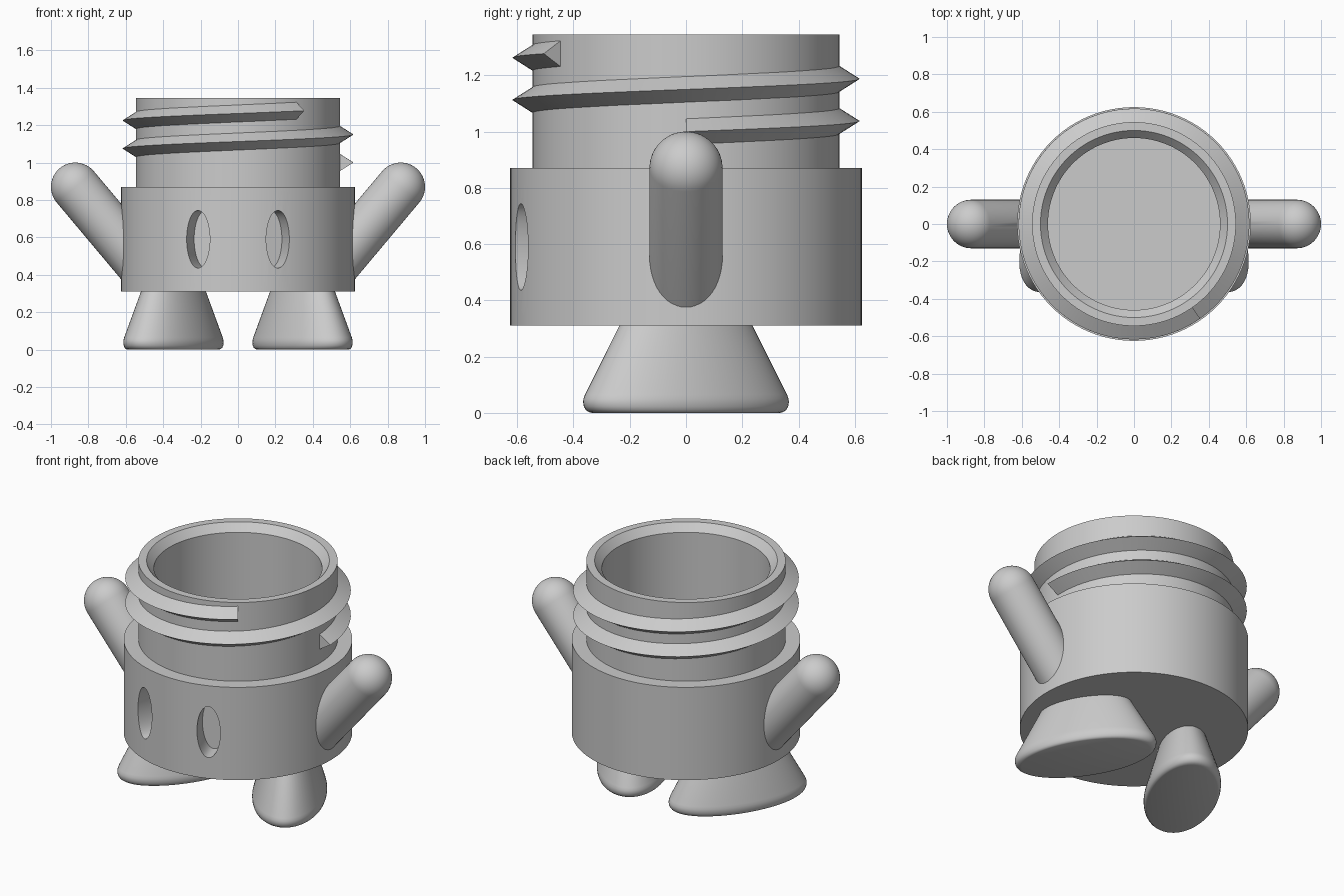
import bpy, bmesh, math
from mathutils import Matrix, Vector

if "Cube" in bpy.data.objects:
    bpy.data.objects.remove(bpy.data.objects["Cube"])

SEG = 96


def loft(name, rings):
    """Skin a list of equal-length point rings and cap both ends."""
    bm = bmesh.new()
    rows = [[bm.verts.new(p) for p in ring] for ring in rings]
    n = len(rows[0])
    for a, b in zip(rows, rows[1:]):
        for i in range(n):
            j = (i + 1) % n
            bm.faces.new((a[i], a[j], b[j], b[i]))
    bm.faces.new(rows[0])
    bm.faces.new(rows[-1])
    bmesh.ops.recalc_face_normals(bm, faces=bm.faces)
    me = bpy.data.meshes.new(name)
    bm.to_mesh(me)
    bm.free()
    ob = bpy.data.objects.new(name, me)
    bpy.context.collection.objects.link(ob)
    return ob


def ellipse(a, b, z, n=SEG):
    return [Vector((a * math.cos(2 * math.pi * i / n),
                    b * math.sin(2 * math.pi * i / n), z)) for i in range(n)]


def select_only(ob):
    bpy.ops.object.select_all(action='DESELECT')
    ob.select_set(True)
    bpy.context.view_layer.objects.active = ob


def cut(ob, cutter):
    m = ob.modifiers.new("cut", 'BOOLEAN')
    m.operation, m.solver, m.object = 'DIFFERENCE', 'EXACT', cutter
    select_only(ob)
    bpy.ops.object.modifier_apply(modifier=m.name)
    bpy.data.objects.remove(cutter)


def smooth(ob, angle=30):
    select_only(ob)
    bpy.ops.object.shade_smooth_by_angle(angle=math.radians(angle))


# Hollow jar body with neck and chamfered mouth
profile = [(0.625, 0.31), (0.625, 0.87), (0.545, 0.87), (0.545, 1.345),
           (0.50, 1.345), (0.46, 1.30), (0.46, 0.40)]
body = loft("jar_body", [ellipse(r, r, z) for r, z in profile])

# Oval eye recesses, cut radially into the front
for s in (-1, 1):
    phi = math.radians(20) * s
    out = Vector((math.sin(phi), -math.cos(phi), 0))
    side = Vector((math.cos(phi), math.sin(phi), 0))
    rings = [[out * d + side * p.x + Vector((0, 0, 0.59 + p.y))
              for p in ellipse(0.066, 0.154, 0, 48)] for d in (0.505, 0.75)]
    cut(body, loft("eye_cutter", rings))
smooth(body)

# Screw thread: triangular section swept along a helix
rings = []
steps = 180
for i in range(steps + 1):
    deg = 665 * i / steps
    t, z = math.radians(deg), 1.0 + 0.15 * deg / 360
    rings.append([Vector((r * math.cos(t), r * math.sin(t), z + dz))
                  for r, dz in ((0.53, -0.055), (0.617, 0), (0.53, 0.055))])
smooth(loft("screw_thread", rings))

for s, label in ((-1, "left"), (1, "right")):
    # Arm: round-ended rod leaning outward, trimmed inside the jar wall
    tilt = math.radians(40)
    place = (Matrix.Translation((0.87 * s, 0, 0.87))
             @ Matrix.Rotation(tilt * s, 4, 'Y'))
    section = [(0.13, -0.6)]
    for k in range(12):
        a = math.radians(90 * k / 12)
        section.append((0.13 * math.cos(a), 0.13 * math.sin(a)))
    section.append((0.002, 0.13))
    arm = loft(label + "_arm", [[place @ p for p in ellipse(r, r, z, 48)]
                                for r, z in section])
    cut(arm, loft("core_cutter", [ellipse(0.55, 0.55, z) for z in (0.1, 1.3)]))
    smooth(arm, 40)

    # Foot: flared oval cone, toes turned out, rounded sole edge
    place = (Matrix.Translation((0.345 * s, 0, 0))
             @ Matrix.Rotation(math.radians(30) * s, 4, 'Z'))
    section = [(0.62, 0.33), (0.982, 0.065), (0.996, 0.05), (1.0, 0.038),
               (0.992, 0.022), (0.972, 0.01), (0.945, 0.003), (0.91, 0.0)]
    foot = loft(label + "_foot", [[place @ p for p in
                ellipse(0.203 * k, 0.406 * k, z, 64)] for k, z in section])
    smooth(foot, 40)
